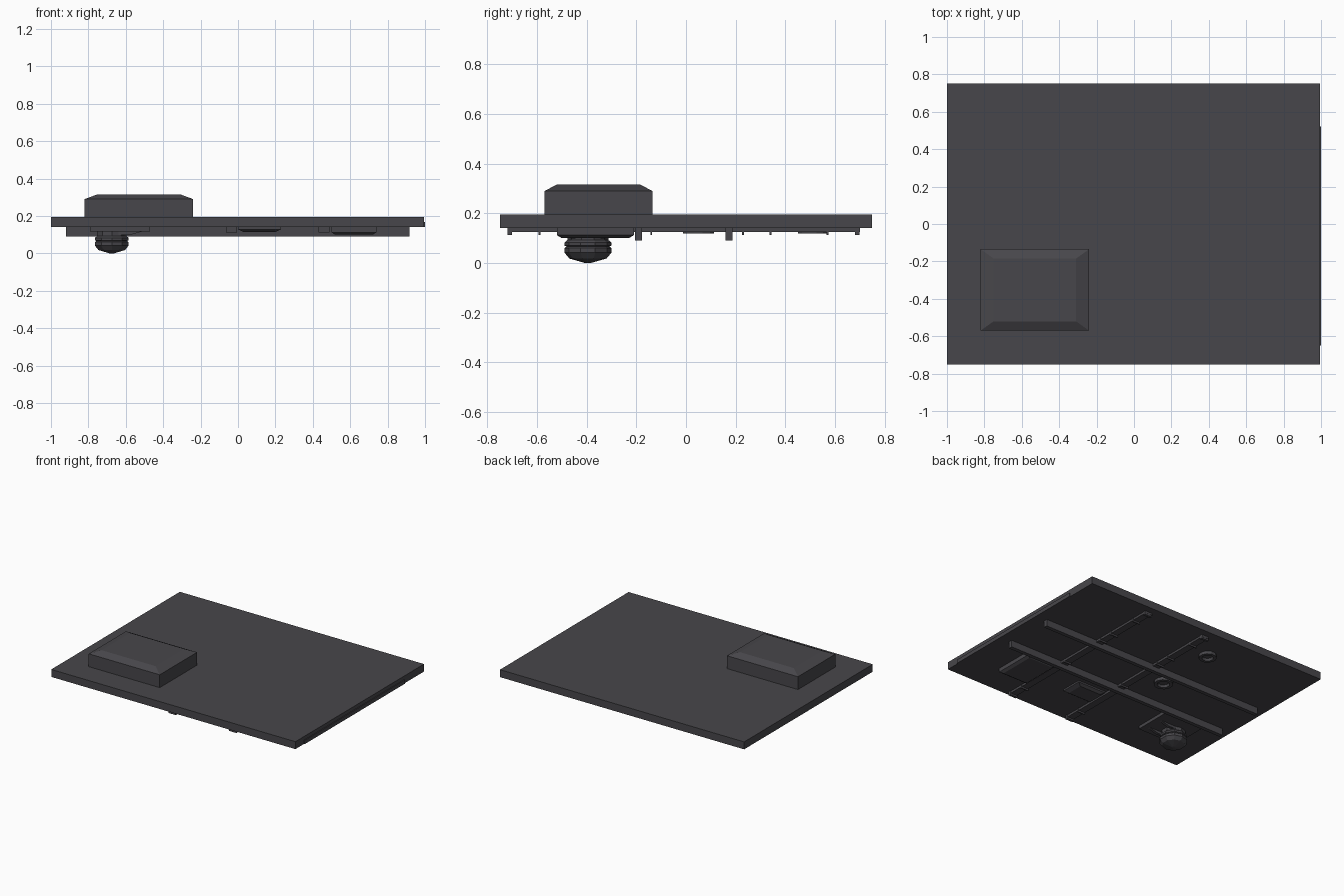
import bpy, bmesh, math

if "Cube" in bpy.data.objects:
    bpy.data.objects.remove(bpy.data.objects["Cube"])

grey = bpy.data.materials.new("dark_grey")
grey.diffuse_color = (0.064, 0.062, 0.07, 1)
grey.use_nodes = True
grey.node_tree.nodes["Principled BSDF"].inputs["Base Color"].default_value = grey.diffuse_color


def finish(name, bm):
    bmesh.ops.recalc_face_normals(bm, faces=bm.faces)
    me = bpy.data.meshes.new(name)
    bm.to_mesh(me)
    bm.free()
    me.materials.append(grey)
    ob = bpy.data.objects.new(name, me)
    bpy.context.collection.objects.link(ob)
    return ob


def loft(name, levels):
    """Stack of rectangles: each level is (x0, x1, y0, y1, z)."""
    bm = bmesh.new()
    rings = [[bm.verts.new(p) for p in ((a, c, z), (b, c, z), (b, d, z), (a, d, z))]
             for a, b, c, d, z in levels]
    for r, s in zip(rings, rings[1:]):
        for i in range(4):
            j = (i + 1) % 4
            bm.faces.new((r[i], r[j], s[j], s[i]))
    bm.faces.new(rings[0])
    bm.faces.new(rings[-1])
    return finish(name, bm)


def box(name, x0, x1, y0, y1, z0, z1):
    return loft(name, [(x0, x1, y0, y1, z0), (x0, x1, y0, y1, z1)])


def lathe(name, cx, cy, profile, sides):
    """Turned part from (radius, z) points, capped at both ends."""
    bm = bmesh.new()
    rings = []
    for r, z in profile:
        rings.append([bm.verts.new((cx + r * math.cos(2 * math.pi * (i + 0.5) / sides),
                                    cy + r * math.sin(2 * math.pi * (i + 0.5) / sides), z))
                      for i in range(sides)])
    for r, s in zip(rings, rings[1:]):
        for i in range(sides):
            j = (i + 1) % sides
            bm.faces.new((r[i], r[j], s[j], s[i]))
    bm.faces.new(rings[0])
    bm.faces.new(rings[-1])
    return finish(name, bm)


# main slab and the thin strip on its right edge
box("slab", -1, 0.994, -0.75, 0.75, 0.14, 0.195)
box("edge_strip", 0.99, 1.0, -0.65, 0.52, 0.14, 0.168)

# raised housing with chamfered top
loft("top_housing", [(-0.82, -0.24, -0.57, -0.135, 0.19),
                     (-0.82, -0.24, -0.57, -0.135, 0.29),
                     (-0.75, -0.31, -0.52, -0.185, 0.316)])

# long beams underneath
for i, y in enumerate((-0.192, 0.173)):
    box(f"long_beam_{i}", -0.92, 0.918, y - 0.014, y + 0.014, 0.09, 0.145)

# cross rails with ribs
for i, x in enumerate((-0.035, 0.46)):
    box(f"cross_rail_{i}", x - 0.026, x + 0.026, -0.715, 0.7, 0.124, 0.145)
    for j, y in enumerate((-0.71, -0.59, -0.14, 0.23, 0.34, 0.57, 0.69)):
        h = 0.009 if j in (0, 6) else 0.004
        box(f"rail_rib_{i}_{j}", x - 0.03, x + 0.03, y - h, y + h, 0.112, 0.145)

# underside boxes with tapered bottoms
loft("side_box", [(0.5, 0.74, -0.52, -0.21, 0.145), (0.5, 0.74, -0.52, -0.21, 0.112),
                  (0.52, 0.72, -0.5, -0.23, 0.1)])
loft("middle_box", [(0.0, 0.23, -0.46, -0.3, 0.145), (0.0, 0.23, -0.46, -0.3, 0.128),
                    (0.03, 0.2, -0.44, -0.32, 0.114)])

# shallow round sockets
for i, (y, r) in enumerate(((0.05, 0.065), (0.51, 0.06))):
    lathe(f"round_socket_{i}", -0.215, y,
          [(r, 0.145), (r, 0.118), (r * 0.65, 0.118), (r * 0.55, 0.135)], 12)

# turret mounting plate, gussets and turret
TX, TY = -0.675, -0.395
box("turret_plate", -0.79, -0.47, -0.51, -0.22, 0.117, 0.145)
for i, y in enumerate((TY - 0.06, TY + 0.06)):
    loft(f"turret_gusset_{i}", [(TX, -0.5, y - 0.01, y + 0.01, 0.12),
                                (TX, -0.58, y - 0.01, y + 0.01, 0.098)])
lathe("turret", TX, TY, [(0.082, 0.12), (0.082, 0.093), (0.095, 0.082), (0.095, 0.07),
                         (0.086, 0.066), (0.095, 0.06), (0.095, 0.042),
                         (0.075, 0.018), (0.012, 0.0)], 10)
